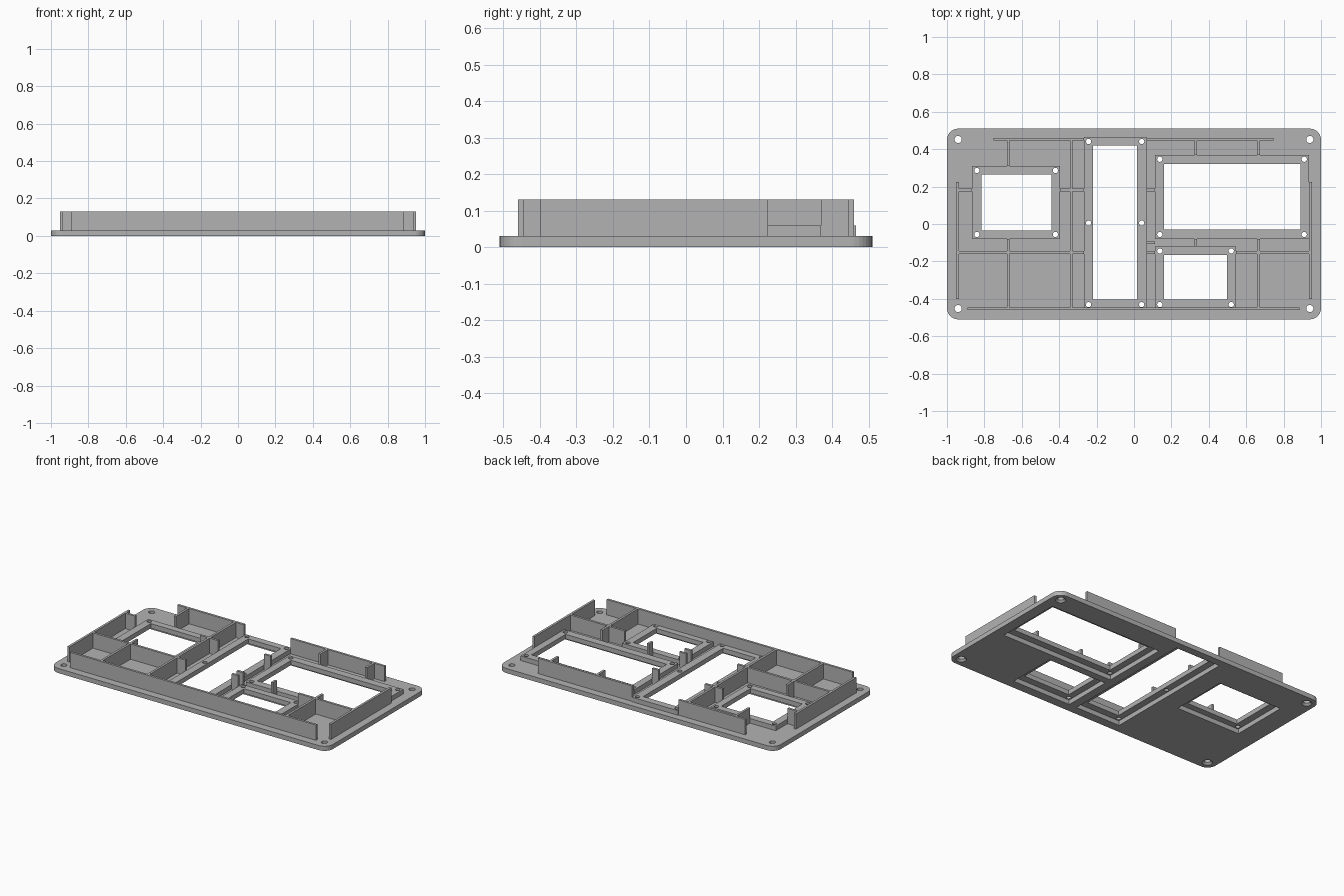
import bpy
import bmesh
import math

if "Cube" in bpy.data.objects:
    bpy.data.objects.remove(bpy.data.objects["Cube"])

grey = bpy.data.materials.new("mid_grey")
grey.use_nodes = True
colour = (0.45, 0.45, 0.45, 1)
grey.diffuse_color = colour
grey.node_tree.nodes["Principled BSDF"].inputs["Base Color"].default_value = colour

PLATE, FRAME, WALL = 0.03, 0.06, 0.13   # top heights
T = 0.0075                              # half thickness of walls


def add_object(name, bm):
    mesh = bpy.data.meshes.new(name)
    bmesh.ops.recalc_face_normals(bm, faces=bm.faces[:])
    bm.to_mesh(mesh)
    bm.free()
    obj = bpy.data.objects.new(name, mesh)
    bpy.context.collection.objects.link(obj)
    mesh.materials.append(grey)
    return obj


def box(name, x0, x1, y0, y1, z0, z1):
    bm = bmesh.new()
    bmesh.ops.create_cube(bm, size=1)
    for v in bm.verts:
        v.co = (x1 if v.co.x > 0 else x0, y1 if v.co.y > 0 else y0, z1 if v.co.z > 0 else z0)
    return add_object(name, bm)


def cylinder(x, y, z0, z1, r0, r1):
    bm = bmesh.new()
    bmesh.ops.create_cone(bm, cap_ends=True, segments=24, radius1=r0, radius2=r1, depth=z1 - z0)
    bmesh.ops.translate(bm, verts=bm.verts[:], vec=(x, y, (z0 + z1) / 2))
    return add_object("cutter", bm)


def cut(obj, cutters):
    # Subtract every cutter, bake the result and drop the cutters
    for c in cutters:
        mod = obj.modifiers.new("cut", "BOOLEAN")
        mod.operation = "DIFFERENCE"
        mod.solver = "EXACT"
        mod.object = c
    bpy.context.view_layer.update()
    graph = bpy.context.evaluated_depsgraph_get()
    mesh = bpy.data.meshes.new_from_object(obj.evaluated_get(graph))
    obj.modifiers.clear()
    obj.data = mesh
    for c in cutters:
        bpy.data.objects.remove(c)


# Base plate with rounded corners
bm = bmesh.new()
radius = 0.06
outline = []
for sx, sy, start in ((1, 1, 0), (-1, 1, 90), (-1, -1, 180), (1, -1, 270)):
    for i in range(9):
        a = math.radians(start + i * 90 / 8)
        outline.append(bm.verts.new((sx * (1 - radius) + radius * math.cos(a),
                                     sy * (0.51 - radius) + radius * math.sin(a), 0)))
bottom = bm.faces.new(outline)
top = bmesh.ops.extrude_face_region(bm, geom=[bottom])
bmesh.ops.translate(bm, vec=(0, 0, PLATE), verts=[g for g in top["geom"] if isinstance(g, bmesh.types.BMVert)])
plate = add_object("base_plate", bm)

# Raised window frames: outer rectangle, opening, screw rows
frames = {
    "left_small_frame": ((-0.865, -0.395, -0.08, 0.31), (-0.815, -0.44, -0.035, 0.265)),
    "centre_tall_frame": ((-0.268, 0.066, -0.455, 0.465), (-0.22, 0.015, -0.405, 0.42)),
    "wide_frame": ((0.113, 0.935, -0.08, 0.37), (0.16, 0.89, -0.03, 0.32)),
    "lower_small_frame": ((0.113, 0.545, -0.455, -0.12), (0.16, 0.497, -0.405, -0.165)),
}
plate_cutters = []
inset = 0.004
for name, (outer, hole) in frames.items():
    x0, x1, y0, y1 = outer
    frame = box(name, *outer, PLATE, FRAME)
    cutters = [box("cutter", *hole, 0, 0.1)]
    rows = [y0 + 0.024, y1 - 0.024]
    if name.startswith("centre"):
        rows.append(0.005)
    for x in (x0 + 0.025, x1 - 0.025):
        for y in rows:
            cutters.append(cylinder(x, y, 0, 0.1, 0.014, 0.014))
    cut(frame, cutters)
    plate_cutters.append(box("cutter", x0 + inset, x1 - inset, y0 + inset, y1 - inset, -0.1, 0.1))

# Countersunk corner holes
for sx in (-1, 1):
    for sy in (-1, 1):
        plate_cutters.append(cylinder(sx * 0.94, sy * 0.452, -0.1, 0.1, 0.019, 0.019))
        plate_cutters.append(cylinder(sx * 0.94, sy * 0.452, -0.004, 0.012, 0.035, 0.019))
cut(plate, plate_cutters)


def wall_x(name, y, x0, x1):
    box(name, x0, x1, y - T, y + T, PLATE, WALL)


def wall_y(name, x, y0, y1):
    box(name, x - T, x + T, y0, y1, PLATE, WALL)


# Perimeter walls
wall_x("front_wall", -0.453, -0.89, 0.885)
wall_x("back_wall_a", 0.453, -0.75, -0.268)
wall_x("back_wall_b", 0.453, 0.066, 0.745)
for side, x in (("right", -0.943), ("left", 0.943)):
    wall_y(side + "_wall", x, -0.4, 0.225)

# Lengthwise ribs
wall_x("rib_a", -0.152, -0.943, -0.268)
wall_x("rib_b", -0.152, 0.545, 0.943)
wall_x("rib_c", 0.182, -0.943, -0.865)
wall_x("rib_d", 0.182, -0.395, -0.268)
for y in (0.182, -0.152):
    wall_x("stub", y, 0.066, 0.113)
wall_x("stub", -0.1, 0.066, 0.113)

# Crosswise ribs
wall_y("divider", -0.335, -0.453, 0.453)
for x in (-0.672, 0.665):
    wall_y("front_rib", x, -0.453, -0.08)
wall_y("back_rib", -0.672, 0.31, 0.453)
for x in (0.33, 0.665):
    wall_y("back_rib", x, 0.37, 0.453)
wall_y("bridge_rib", 0.33, -0.12, -0.08)
